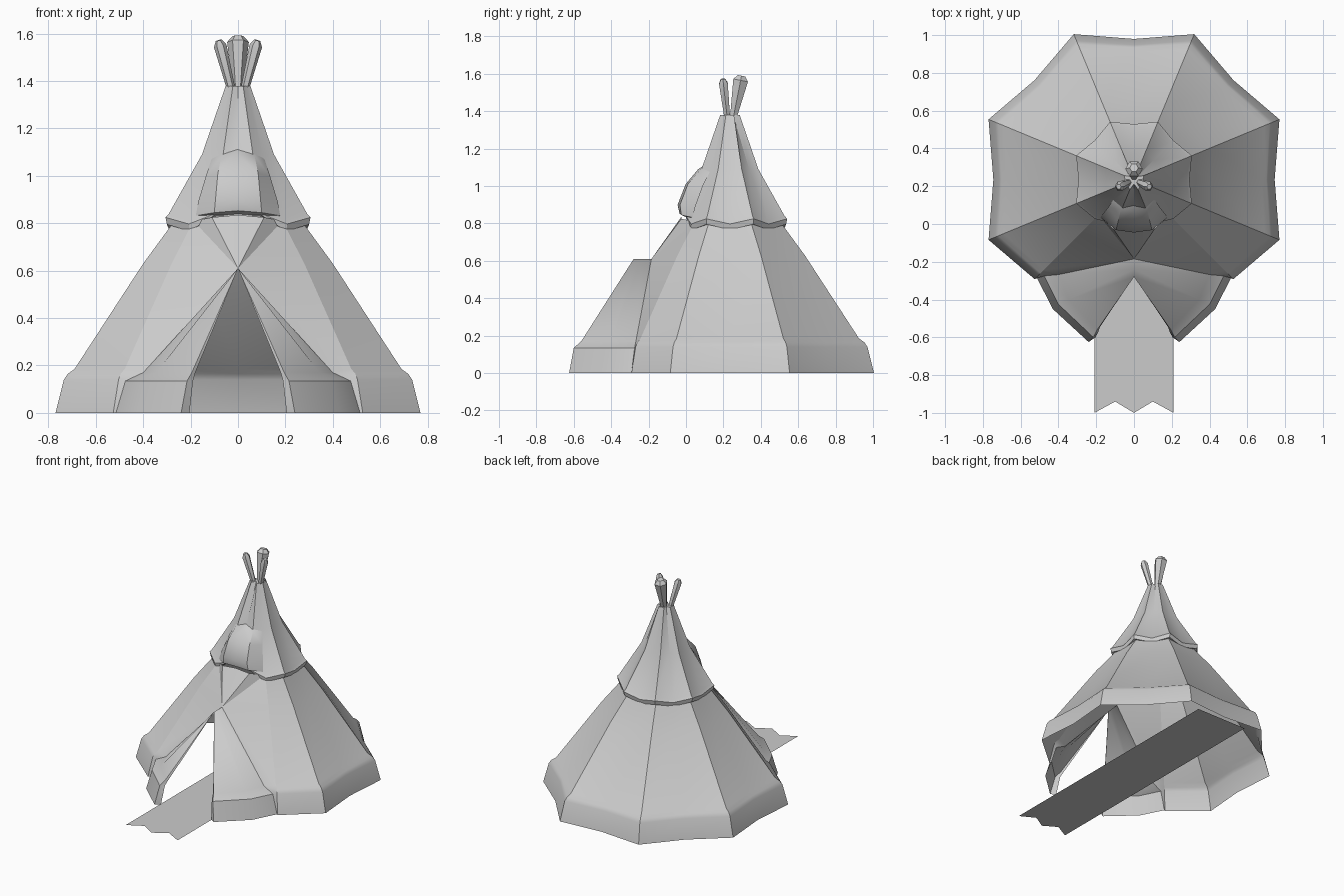
import bpy, bmesh, math
from mathutils import Vector

if "Cube" in bpy.data.objects:
    bpy.data.objects.remove(bpy.data.objects["Cube"])

CY = 0.235                      # tent axis
STEP = math.pi / 8              # 16 columns: odd = ridge, even = panel middle


def finish(name, bm, mirror=False, angle=28):
    bmesh.ops.remove_doubles(bm, verts=bm.verts, dist=0.0005)
    bmesh.ops.dissolve_degenerate(bm, edges=bm.edges, dist=0.0005)
    bmesh.ops.recalc_face_normals(bm, faces=bm.faces)
    me = bpy.data.meshes.new(name)
    bm.to_mesh(me)
    bm.free()
    ob = bpy.data.objects.new(name, me)
    bpy.context.collection.objects.link(ob)
    bpy.ops.object.select_all(action='DESELECT')
    ob.select_set(True)
    bpy.context.view_layer.objects.active = ob
    bpy.ops.object.shade_smooth_by_angle(angle=math.radians(angle))
    if mirror:
        m = ob.modifiers.new("mirror", 'MIRROR')
        m.merge_threshold = 0.001
    return ob


def add_grid(bm, rows, closed=False):
    """Skin a list of equally long point rows with quads."""
    vs = [[bm.verts.new(p) for p in r] for r in rows]
    n = len(rows[0])
    for a, b in zip(vs, vs[1:]):
        for i in range(n if closed else n - 1):
            j = (i + 1) % n
            bm.faces.new((a[i], a[j], b[j], b[i]))
    return vs


def ring_point(k, a, z, mid=0.985):
    """a = ridge distance along x; panel middles are pulled in by mid."""
    r = a / math.cos(STEP) if k % 2 else a * mid
    return Vector((r * math.cos(k * STEP), CY + r * math.sin(k * STEP), z))


# Tent wall: eight-sided cloth, open at the front
profile = [(.77, 0, .967), (.735, .14, .97), (.718, .165, .975), (.69, .185, .98),
           (.40, .63, .99), (.268, .81, .99), (.25, .86, .99)]
bm = bmesh.new()
add_grid(bm, [[ring_point(k, a, z, m) for k in range(-2, 11)] for a, z, m in profile])
finish("tent_wall", bm)

# Front flaps folded outward, with the strip that joins them to the wall
apex = Vector((0, -.185, .61))
flap = [[(.515, -.283, 0), (.43, -.45, 0), (.24, -.625, 0), (.205, -.60, 0)],
        [(.475, -.275, .135), (.40, -.425, .135), (.215, -.60, .135), (.19, -.575, .135)],
        [(.40, -.268, .17), (.345, -.40, .17), (.195, -.56, .17), (.18, -.545, .17)],
        [apex, (0, -.24, .61), (0, -.28, .61), (0, -.277, .61)]]
bm = bmesh.new()
add_grid(bm, flap)
inner = [flap[0][0], flap[1][0], flap[2][0], flap[2][0], apex, apex]
outer = [ring_point(-2, a, z, m) for a, z, m in profile[:6]]
for i in range(5):
    pts = []
    for p in (outer[i], outer[i + 1], inner[i + 1], inner[i]):
        if all((Vector(p) - Vector(q)).length > 1e-4 for q in pts):
            pts.append(p)
    bm.faces.new([bm.verts.new(p) for p in pts])
finish("front_flap", bm, mirror=True)

# Pointed panel over the door
bm = bmesh.new()
pts = [apex, outer[5], (.11, -.025, .825), (0, -.025, .835)]
v = [bm.verts.new(p) for p in pts]
bm.faces.new((v[0], v[1], v[2]))
bm.faces.new((v[0], v[2], v[3]))
finish("door_top_panel", bm, mirror=True)

# Upper cover with a thick zigzag rim, tucked in behind the hood
cap = [(.255, .80), (.30, .795), (.306, .825), (.292, .84), (.152, 1.09), (.052, 1.38), (.035, 1.38)]
rows = []
for i, (a, z) in enumerate(cap):
    row = []
    for k in range(16):
        aa, zz = a, z
        if i < 4:
            if k in (11, 12, 13):
                aa, zz = .235, .83 + i * .005
            elif k % 2 == 0:
                zz -= .028
        mid = .96 if i < 5 else (.45 if k in (2, 6, 12) else .9)
        row.append(ring_point(k, aa, zz, mid))
    rows.append(row)
bm = bmesh.new()
grid = add_grid(bm, rows, closed=True)
bm.faces.new(grid[-1])
finish("upper_cover", bm)

# Bulging hood over the smoke opening
hood = [[(.15, .05, .82), (.09, .01, .83), (0, .005, .84)],
        [(.178, .035, .832), (.10, -.025, .845), (0, -.035, .853)],
        [(.168, .05, .89), (.095, -.032, .90), (0, -.045, .90)],
        [(.135, .09, 1.0), (.085, .01, 1.01), (0, -.002, 1.01)],
        [(.112, .125, 1.07), (.07, .075, 1.085), (0, .065, 1.09)],
        [(.095, .15, 1.085), (.06, .12, 1.11), (0, .11, 1.12)]]
bm = bmesh.new()
add_grid(bm, hood)
finish("smoke_hood", bm, mirror=True, angle=40)


# Poles flaring out of the top
def pole(name, base, top, r0, r1):
    base, top = Vector(base), Vector(top)
    d = (top - base).normalized()
    q = Vector((0, 0, 1)).rotation_difference(d)
    rings = [(base, r0), (top, r1), (top + d * .025, r1 * .5)]
    bm = bmesh.new()
    g = add_grid(bm, [[c + q @ Vector((r * math.cos(i * math.pi / 3), r * math.sin(i * math.pi / 3), 0))
                       for i in range(6)] for c, r in rings], closed=True)
    bm.faces.new(g[0])
    bm.faces.new(g[-1])
    finish(name, bm)


pole("pole_back", (0, .24, 1.30), (0, .292, 1.565), .012, .046)
for side, label in ((-1, "left"), (1, "right")):
    pole("pole_" + label, (side * .012, .228, 1.30), (side * .075, .2, 1.548), .014, .027)

# Long floor rug with a notched end
bm = bmesh.new()
outline = [(-.21, .95), (.21, .95), (.21, -1), (.1, -.94), (0, -1), (-.1, -.94), (-.21, -1)]
bm.faces.new([bm.verts.new((x, y, .001)) for x, y in reversed(outline)])
finish("floor_rug", bm)
